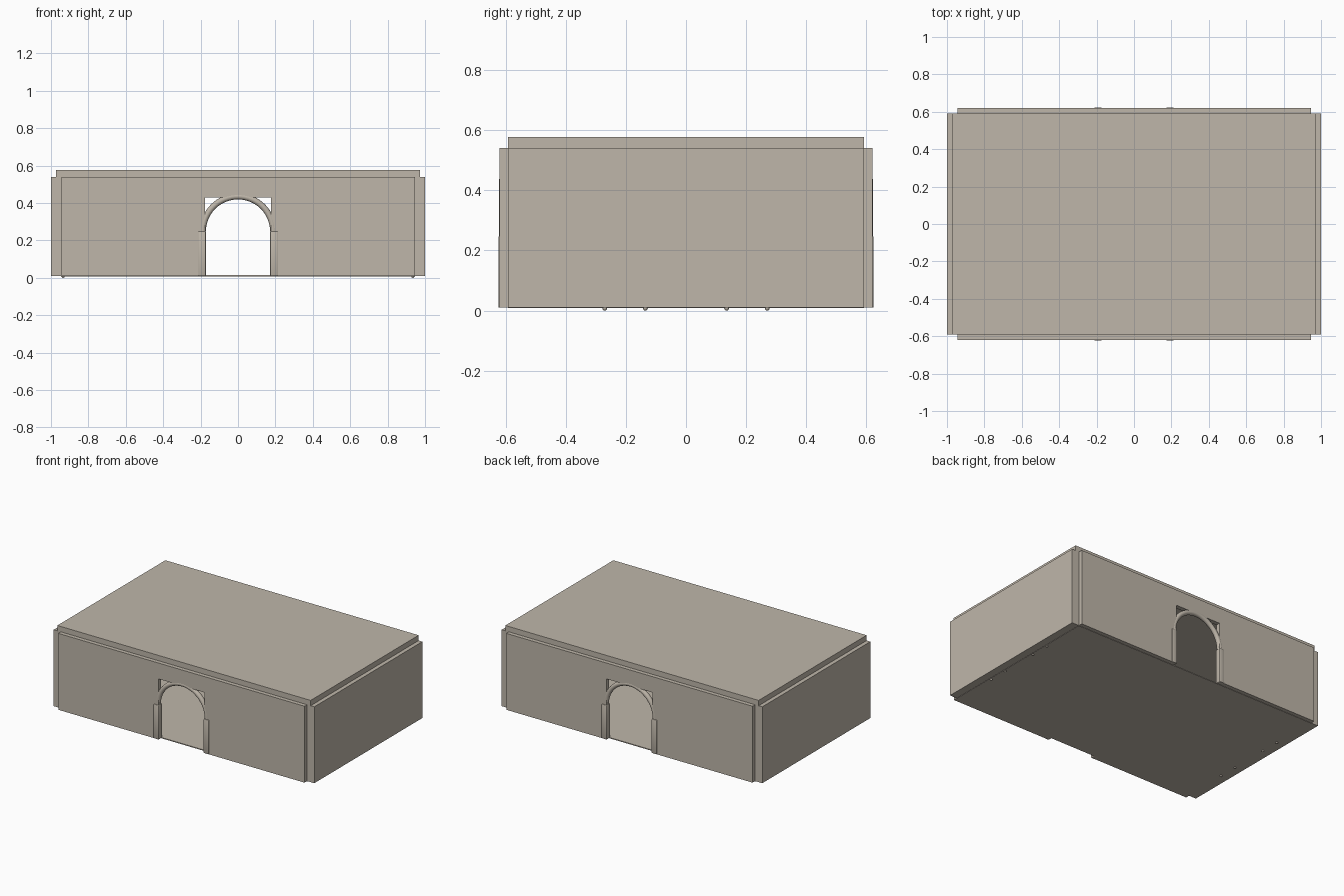
import bpy, bmesh, math

if "Cube" in bpy.data.objects:
    bpy.data.objects.remove(bpy.data.objects["Cube"])

stone = bpy.data.materials.new("stone")
stone.diffuse_color = (0.52, 0.47, 0.40, 1)
stone.use_nodes = True
stone.node_tree.nodes["Principled BSDF"].inputs["Base Color"].default_value = stone.diffuse_color

def finish(name, bm, smooth=False):
    bmesh.ops.recalc_face_normals(bm, faces=bm.faces)
    me = bpy.data.meshes.new(name)
    bm.to_mesh(me)
    bm.free()
    me.materials.append(stone)
    ob = bpy.data.objects.new(name, me)
    bpy.context.collection.objects.link(ob)
    if smooth:
        bpy.context.view_layer.objects.active = ob
        ob.select_set(True)
        bpy.ops.object.shade_smooth_by_angle(angle=math.radians(50))
        ob.select_set(False)
    return ob

def box(name, x, y, z, bevel=0):
    bm = bmesh.new()
    bmesh.ops.create_cube(bm, size=1)
    for v in bm.verts:
        for i, pair in enumerate((x, y, z)):
            v.co[i] = min(pair) if v.co[i] < 0 else max(pair)
    if bevel:
        bmesh.ops.bevel(bm, geom=bm.edges[:], offset=bevel, segments=2,
                        profile=0.5, affect='EDGES')
    return finish(name, bm, bool(bevel))

BASE, TOP, ROOF = 0.01, 0.54, 0.577
DOOR, SPRING, HEAD = 0.176, 0.248, 0.43
TUBE_R, TUBE = 0.188, 0.0165

def arch(name, side):
    # half-round moulding swept around the door head
    bm = bmesh.new()
    rings = []
    n = 16
    for i in range(33):
        a = math.pi * i / 32
        ring = []
        for k in range(n):
            t = 2 * math.pi * k / n
            r = TUBE_R + TUBE * math.cos(t)
            ring.append(bm.verts.new((r * math.cos(a), 0.605 * side + TUBE * math.sin(t),
                                      SPRING + r * math.sin(a))))
        rings.append(ring)
    for p, q in zip(rings, rings[1:]):
        for k in range(n):
            bm.faces.new((p[k], p[(k + 1) % n], q[(k + 1) % n], q[k]))
    bm.faces.new(rings[0])
    bm.faces.new(rings[-1])
    finish(name, bm, True)

# floor and roof slabs
box("floor", (-0.946, 0.946), (-0.592, 0.592), (BASE - 0.002, BASE + 0.004))
box("roof", (-0.972, 0.972), (-0.592, 0.592), (0.525, ROOF))

# side walls
for s, side in ((-1, "left"), (1, "right")):
    box(side + "_wall", (0.945 * s, s), (-0.592, 0.592), (BASE, TOP))

# front and back walls with square door openings, jambs and arches
for s, face in ((-1, "front"), (1, "back")):
    y = (0.59 * s, 0.62 * s)
    for m, side in ((-1, "left"), (1, "right")):
        box(f"{face}_wall_{side}", (DOOR * m, 0.945 * m), y, (BASE, TOP))
        box(f"{face}_jamb_{side}", (0.172 * m, 0.212 * m), (0.586 * s, 0.624 * s),
            (BASE, SPRING), 0.004)
    box(face + "_lintel", (-DOOR, DOOR), y, (HEAD, TOP))
    arch(face + "_arch", s)

# small round feet
for x in (-0.935, 0.935):
    for y in (-0.27, -0.135, 0.135, 0.27):
        bm = bmesh.new()
        bmesh.ops.create_uvsphere(bm, u_segments=12, v_segments=8, radius=0.008)
        bmesh.ops.translate(bm, verts=bm.verts, vec=(x, y, 0.008))
        finish("foot", bm, True)
